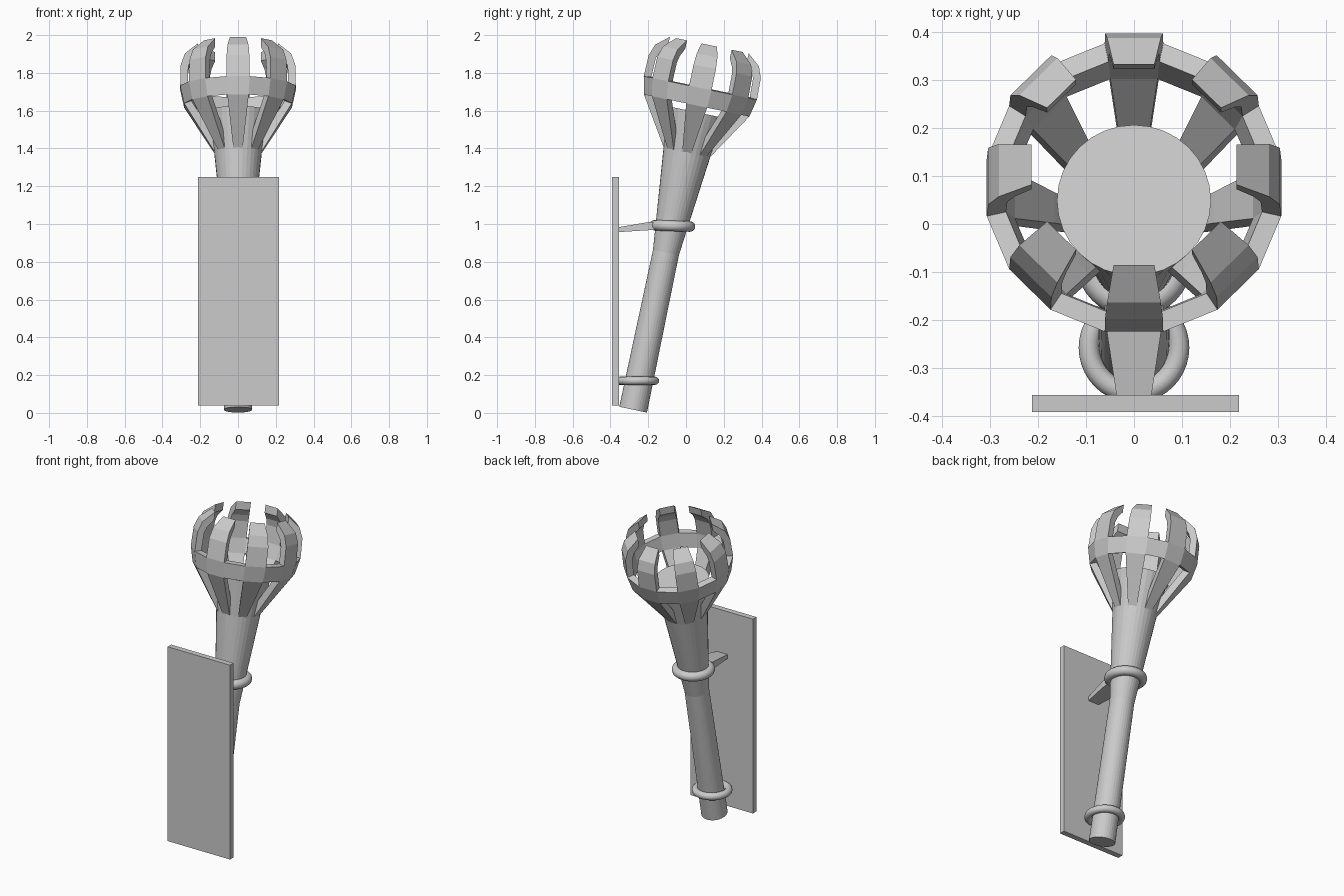
import bpy, bmesh, math
from mathutils import Matrix, Vector

cube = bpy.data.objects.get("Cube")
if cube:
    bpy.data.objects.remove(cube, do_unlink=True)

grey = bpy.data.materials.new("plain grey")
grey.use_nodes = True
colour = (0.6, 0.6, 0.6, 1)
grey.diffuse_color = colour
grey.node_tree.nodes["Principled BSDF"].inputs["Base Color"].default_value = colour

# The torch leans backwards, away from the wall plate
LEAN = Matrix.Translation((0, -0.28, 0.017)) @ Matrix.Rotation(-math.radians(11.8), 4, 'X')


def finish(name, bm, matrix=Matrix()):
    bmesh.ops.recalc_face_normals(bm, faces=bm.faces)
    bm.transform(matrix)
    mesh = bpy.data.meshes.new(name)
    bm.to_mesh(mesh)
    bm.free()
    mesh.materials.append(grey)
    obj = bpy.data.objects.new(name, mesh)
    bpy.context.collection.objects.link(obj)
    return obj


def loft(name, sections, matrix=Matrix()):
    """Skin closed loops of points and cap both ends."""
    bm = bmesh.new()
    loops = [[bm.verts.new(p) for p in s] for s in sections]
    n = len(loops[0])
    for a, b in zip(loops, loops[1:]):
        for i in range(n):
            j = (i + 1) % n
            bm.faces.new((a[i], a[j], b[j], b[i]))
    bm.faces.new(loops[0])
    bm.faces.new(loops[-1])
    return finish(name, bm, matrix)


def circle(r, z, n=32):
    return [(r * math.cos(math.tau * i / n), r * math.sin(math.tau * i / n), z) for i in range(n)]


def torus(name, centre, major, minor, tilt=0):
    bpy.ops.mesh.primitive_torus_add(major_segments=40, minor_segments=12, location=centre,
                                     rotation=(math.radians(tilt), 0, 0),
                                     major_radius=major, minor_radius=minor)
    obj = bpy.context.object
    obj.name = name
    obj.data.materials.append(grey)
    bpy.ops.object.shade_smooth()


# Handle that flares into a solid cup
loft("handle", [circle(r, z) for r, z in
                ((0.075, 0), (0.07, 0.85), (0.126, 1.39), (0.16, 1.61))], LEAN)

# Basket: eight ribs tied by one hoop, on a sixteen-sided lattice
outer = [(0.124, 1.39), (0.20, 1.51), (0.285, 1.645), (0.306, 1.74),
         (0.303, 1.855), (0.281, 1.915), (0.213, 1.972)]
inner = [(0.09, 1.41), (0.165, 1.535), (0.247, 1.66), (0.266, 1.745),
         (0.263, 1.845), (0.248, 1.885), (0.213, 1.925)]
SIDES, HOOP_ROW = 16, 2
rows = len(outer) - 1


def filled(row, col):
    return 0 <= row < rows and (col % 2 == 0 or row == HOOP_ROW)


bm = bmesh.new()
step = math.tau / SIDES
grid = {}
for skin, profile in enumerate((outer, inner)):
    for k, (r, z) in enumerate(profile):
        for c in range(SIDES):
            a = (c - 0.5) * step
            rv = r / math.cos(step / 2)
            grid[skin, k, c] = bm.verts.new((rv * math.cos(a), rv * math.sin(a), z))


def wall(*keys):
    bm.faces.new([grid[s, k, c % SIDES] for s, k, c in keys])


for k in range(rows):
    for c in range(SIDES):
        if not filled(k, c):
            continue
        for s in (0, 1):
            wall((s, k, c), (s, k, c + 1), (s, k + 1, c + 1), (s, k + 1, c))
        for dk, edge in ((-1, k), (1, k + 1)):
            if not filled(k + dk, c):
                wall((0, edge, c), (0, edge, c + 1), (1, edge, c + 1), (1, edge, c))
        for dc, edge in ((-1, c), (1, c + 1)):
            if not filled(k, c + dc):
                wall((0, k, edge), (0, k + 1, edge), (1, k + 1, edge), (1, k, edge))
loose = [v for v in bm.verts if not v.link_faces]
bmesh.ops.delete(bm, geom=loose, context='VERTS')
finish("basket", bm, LEAN)

# Flat wall plate
bm = bmesh.new()
bmesh.ops.create_cube(bm, size=1, matrix=Matrix.Translation((0.003, -0.373, 0.645))
                      @ Matrix.Diagonal((0.43, 0.035, 1.21, 1)))
finish("wall_plate", bm)

# Holding rings and the bracket arm behind the upper one
torus("lower_ring", (0, -0.257, 0.17), 0.093, 0.022)
torus("upper_ring", (0, -0.073, 0.99), 0.094, 0.028, -2)


def section(y, half_width, low, high):
    return [(-half_width, y, low), (half_width, y, low), (half_width, y, high), (-half_width, y, high)]


loft("bracket_arm", [section(-0.358, 0.036, 0.957, 0.983),
                     section(-0.20, 0.06, 0.967, 1.01),
                     section(-0.155, 0.06, 0.97, 1.012)])
